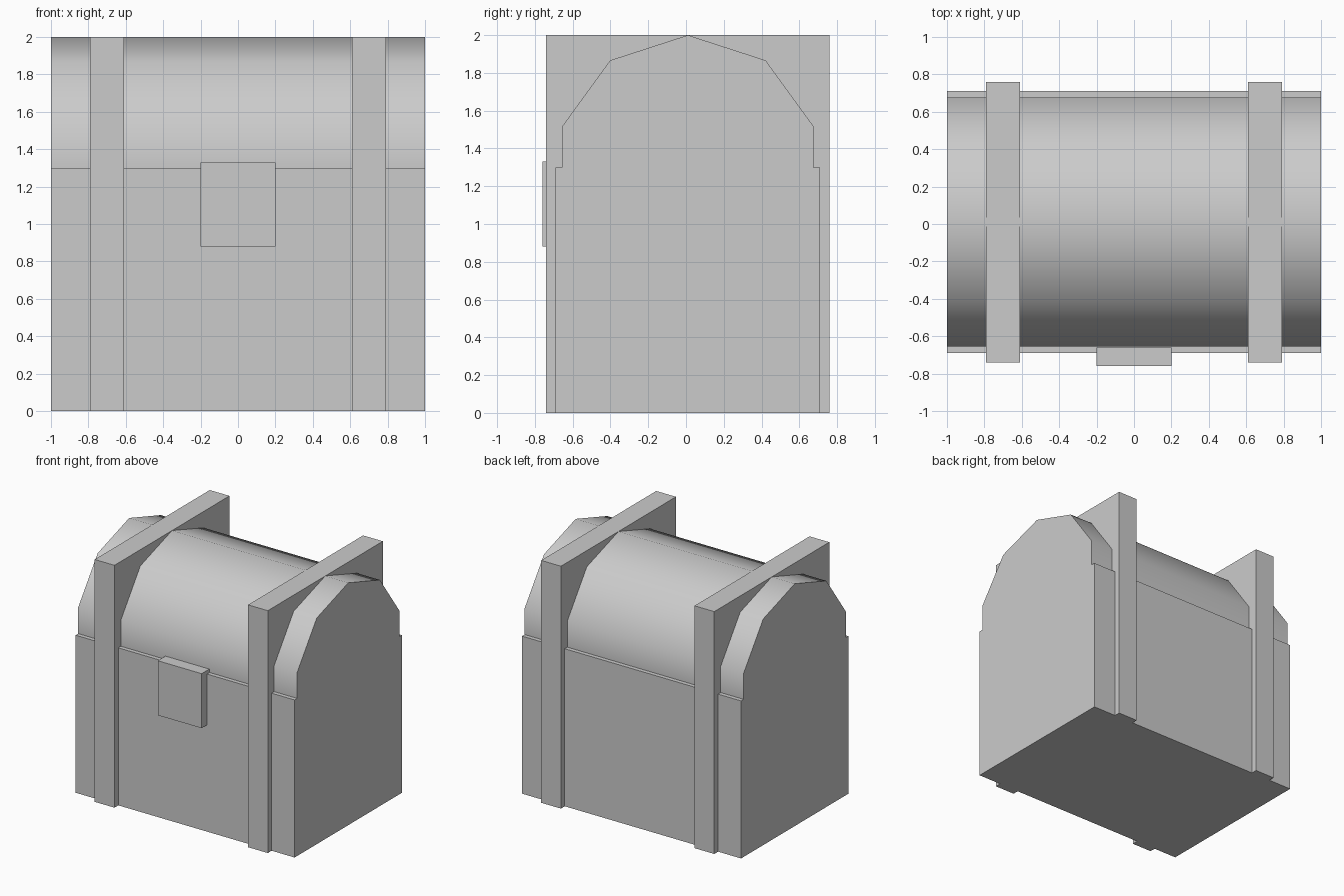
import bpy, bmesh, math

if "Cube" in bpy.data.objects:
    bpy.data.objects.remove(bpy.data.objects["Cube"])

CY = 0.01          # depth centre of the chest body
LID_Z, LID_R = 1.3, 0.7


def box(name, x0, x1, y0, y1, z0, z1):
    bpy.ops.mesh.primitive_cube_add(size=1, location=((x0 + x1) / 2, (y0 + y1) / 2, (z0 + z1) / 2))
    ob = bpy.context.object
    ob.name = name
    ob.scale = (x1 - x0, y1 - y0, z1 - z0)
    bpy.ops.object.transform_apply(location=False, rotation=False, scale=True)
    return ob


def extrude_profile(name, points, x0, x1):
    bm = bmesh.new()
    face = bm.faces.new([bm.verts.new((x0, y, z)) for y, z in points])
    ext = bmesh.ops.extrude_face_region(bm, geom=[face])
    verts = [g for g in ext["geom"] if isinstance(g, bmesh.types.BMVert)]
    bmesh.ops.translate(bm, verts=verts, vec=(x1 - x0, 0, 0))
    bmesh.ops.recalc_face_normals(bm, faces=bm.faces)
    mesh = bpy.data.meshes.new(name)
    bm.to_mesh(mesh)
    bm.free()
    ob = bpy.data.objects.new(name, mesh)
    bpy.context.collection.objects.link(ob)
    return ob


# Chest body
box("chest_body", -1, 1, CY - 0.7, CY + 0.7, 0, LID_Z)

# Barrel lid: upper half of a ten-sided cylinder, smooth shaded with sharp ends
arc = [(CY + LID_R * math.cos(math.radians(a)), LID_Z + LID_R * math.sin(math.radians(a)))
       for a in range(18, 163, 36)]
side = LID_R * math.cos(math.radians(18))
lid = extrude_profile("barrel_lid", [(CY + side, LID_Z)] + arc + [(CY - side, LID_Z)], -1, 1)
bpy.ops.object.select_all(action='DESELECT')
bpy.context.view_layer.objects.active = lid
lid.select_set(True)
bpy.ops.object.shade_smooth_by_angle(angle=math.radians(45))

# Tall square straps
for label, x in (("left", -0.7), ("right", 0.7)):
    box(f"{label}_strap", x - 0.09, x + 0.09, CY - 0.75, CY + 0.75, 0, 2)

# Front clasp
box("front_clasp", -0.2, 0.2, -0.76, -0.66, 0.88, 1.33)
